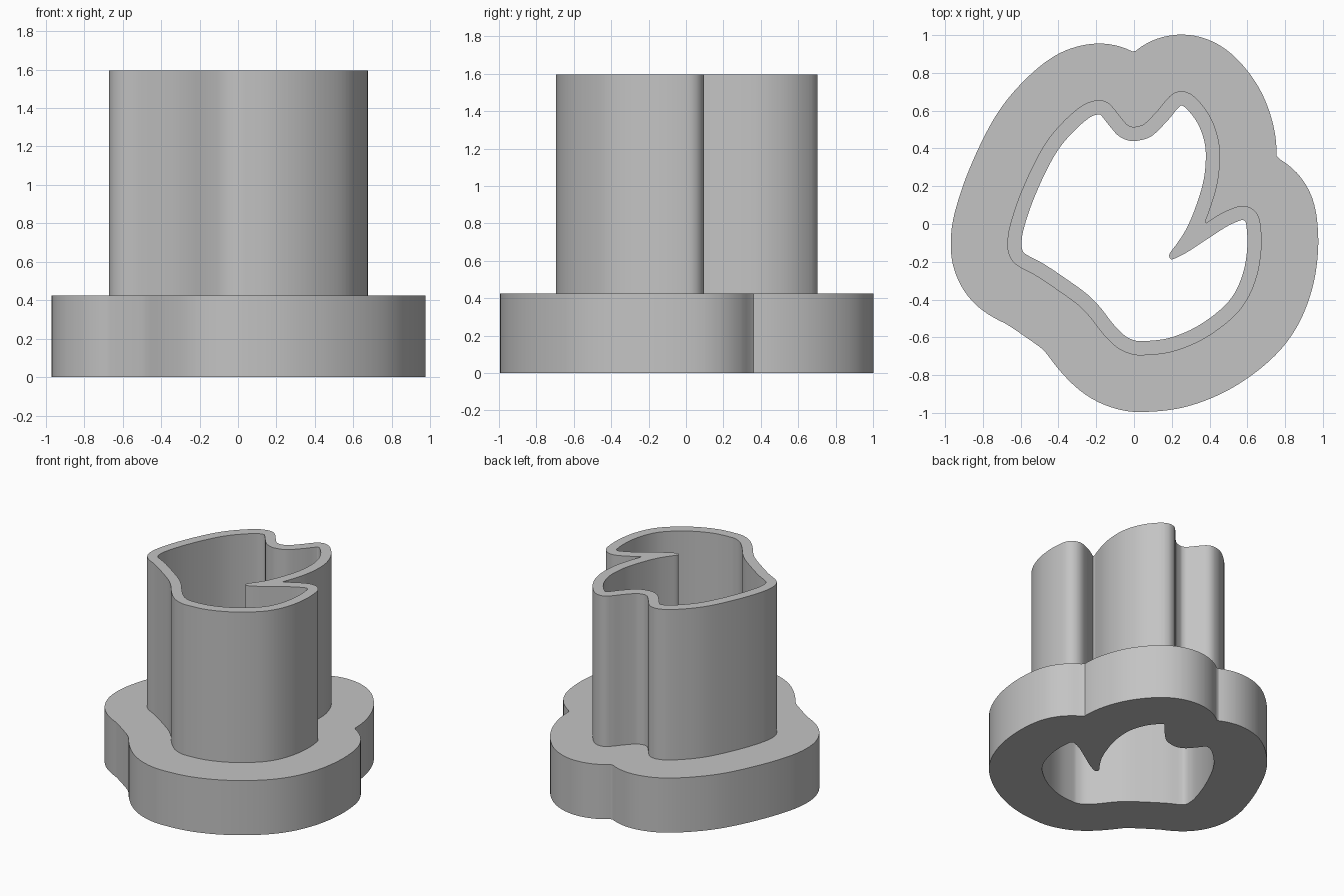
import bpy
import bmesh
import math
from mathutils import Vector
from mathutils.geometry import intersect_point_line

WALL_THICKNESS = 0.075
FLANGE_REACH = 0.375
FLANGE_HEIGHT = 0.425
TOTAL_HEIGHT = 1.595

# Inner opening, counter-clockwise, in hundredths of a unit
OPENING = [
    (5, -62), (18, -60.5), (32, -55), (45, -46), (53, -37), (58, -25),
    (60, -12), (59.5, -1), (58, 2), (54, 1), (48, -2), (38, -8.5),
    (28, -15), (21, -18.5), (19, -18), (19, -15.5), (23, -10), (28, -2),
    (33, 10), (37, 24), (38, 38), (36, 48), (32, 56), (26, 62.5),
    (23, 61), (18, 55), (10, 47), (4, 44.5), (-2, 44), (-8, 46.5),
    (-13, 52), (-17, 57), (-19, 58), (-24, 56), (-32, 49), (-40, 39.5),
    (-47, 27), (-54, 11), (-58.5, -3), (-59.5, -10), (-59, -14),
    (-56.5, -16.5), (-48, -21), (-36, -29), (-25, -37), (-18, -44),
    (-11, -53), (-5, -59), (0, -61.5),
]


def smooth_loop(points, steps=5):
    """Closed Catmull-Rom curve through the points."""
    pts = [Vector(p) / 100 for p in points]
    count = len(pts)
    result = []
    for i in range(count):
        a, b, c, d = (pts[(i + k) % count] for k in (-1, 0, 1, 2))
        for s in range(steps):
            t = s / steps
            result.append(b + (c - a) * t / 2
                          + (a - 2.5 * b + 2 * c - d / 2) * t ** 2
                          + (1.5 * (b - c) + (d - a) / 2) * t ** 3)
    return result


def distance_to_loop(point, loop):
    best = math.inf
    for a, b in zip(loop, loop[1:] + loop[:1]):
        near, t = intersect_point_line(point, a, b)
        near = a.lerp(b, min(max(t, 0), 1))
        best = min(best, (point - near.to_2d()).length)
    return best


def offset_loop(loop, distance):
    """Outward offset with round outer corners and crisp inner notches."""
    raw = []
    for i, p in enumerate(loop):
        before = p - loop[i - 1]
        after = loop[(i + 1) % len(loop)] - p
        turn = math.atan2(before.x * after.y - before.y * after.x,
                          before.dot(after))
        heading = math.atan2(before.y, before.x) - math.pi / 2
        if turn > 0:
            steps = max(1, math.ceil(turn / 0.1))
            angles = [heading + turn * k / steps for k in range(steps + 1)]
            reach = distance
        else:
            angles = [heading + turn / 2]
            reach = distance / max(math.cos(turn / 2), 0.2)
        for angle in angles:
            raw.append(p + reach * Vector((math.cos(angle), math.sin(angle))))
    # Drop points swallowed by neighbouring stretches, then near duplicates
    result = []
    for p in raw:
        if distance_to_loop(p, loop) < distance - 0.0002:
            continue
        if not result or (p - result[-1]).length > 0.002:
            result.append(p)
    return result


def ring_solid(name, outer, inner, bottom, top, material):
    """Solid ring between two outlines."""
    bm = bmesh.new()
    rims = ([], [])
    for loop in (outer, inner):
        levels = [[bm.verts.new((p.x, p.y, z)) for p in loop]
                  for z in (bottom, top)]
        for i in range(len(loop)):
            low_a, low_b = levels[0][i - 1], levels[0][i]
            high_a, high_b = levels[1][i - 1], levels[1][i]
            bm.faces.new((low_a, low_b, high_b, high_a))
            rims[0].append(bm.edges.get((low_a, low_b)))
            rims[1].append(bm.edges.get((high_a, high_b)))
    for rim, direction in zip(rims, (-1, 1)):
        bmesh.ops.triangle_fill(bm, edges=rim, use_beauty=True,
                                normal=(0, 0, direction))
    bmesh.ops.recalc_face_normals(bm, faces=bm.faces)
    mesh = bpy.data.meshes.new(name)
    bm.to_mesh(mesh)
    bm.free()
    mesh.materials.append(material)
    obj = bpy.data.objects.new(name, mesh)
    bpy.context.collection.objects.link(obj)
    bpy.ops.object.select_all(action='DESELECT')
    obj.select_set(True)
    bpy.context.view_layer.objects.active = obj
    bpy.ops.object.shade_smooth_by_angle(angle=math.radians(30))
    return obj


default_cube = bpy.data.objects.get("Cube")
if default_cube:
    bpy.data.objects.remove(default_cube, do_unlink=True)

# Single grey plastic
grey = bpy.data.materials.new("grey_plastic")
grey.use_nodes = True
colour = (0.55, 0.55, 0.55, 1)
grey.diffuse_color = colour
grey.node_tree.nodes["Principled BSDF"].inputs["Base Color"].default_value = colour

# Wide base flange and the thin tall wall share the same opening
opening = smooth_loop(OPENING)
wall_outline = offset_loop(opening, WALL_THICKNESS)
flange_outline = offset_loop(opening, FLANGE_REACH)
ring_solid("base_flange", flange_outline, opening, 0, FLANGE_HEIGHT, grey)
ring_solid("cutting_wall", wall_outline, opening, FLANGE_HEIGHT, TOTAL_HEIGHT, grey)
